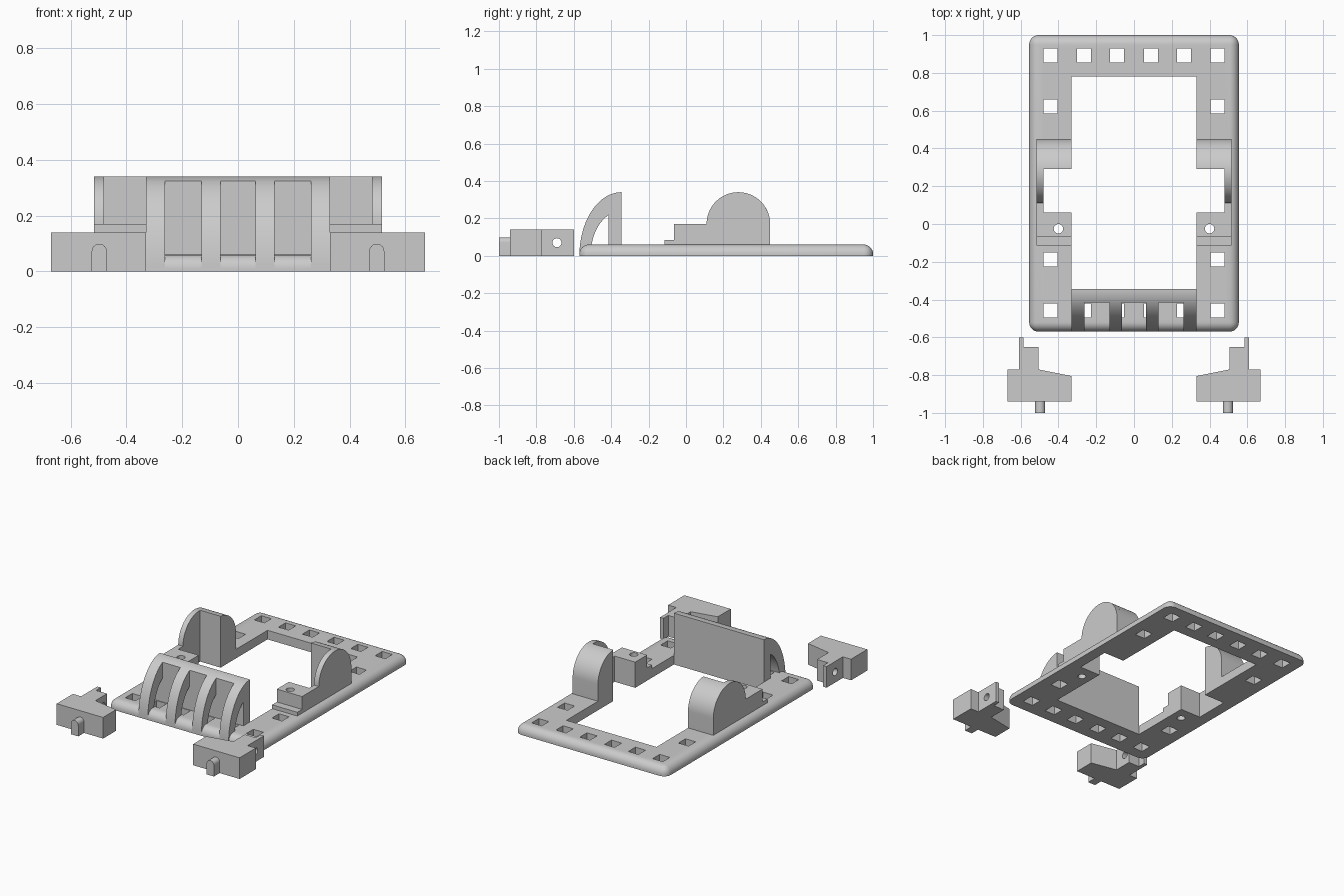
import bpy, bmesh
from math import sin, cos, pi, radians
from mathutils import Vector

cube = bpy.data.objects.get("Cube")
if cube:
    bpy.data.objects.remove(cube, do_unlink=True)

grey = bpy.data.materials.new("light grey plastic")
grey.use_nodes = True
colour = (0.6, 0.6, 0.6, 1)
grey.diffuse_color = colour
grey.node_tree.nodes["Principled BSDF"].inputs["Base Color"].default_value = colour


def arc(cx, cy, rx, ry, a0, a1, n=24):
    """Points on an ellipse between two angles in degrees."""
    angles = [radians(a0 + (a1 - a0) * i / n) for i in range(n + 1)]
    return [(cx + rx * cos(a), cy + ry * sin(a)) for a in angles]


def rect(u0, v0, u1, v1):
    return [(u0, v0), (u1, v0), (u1, v1), (u0, v1)]


def add_prism(bm, points, axis, lo, hi):
    """Extrude a closed outline along an axis."""
    place = {"x": lambda u, v, d: (d, u, v),
             "y": lambda u, v, d: (u, d, v),
             "z": lambda u, v, d: (u, v, d)}[axis]
    face = bm.faces.new([bm.verts.new(place(u, v, lo)) for u, v in points])
    ext = bmesh.ops.extrude_face_region(bm, geom=[face])["geom"]
    top = [g for g in ext if isinstance(g, bmesh.types.BMVert)]
    bmesh.ops.translate(bm, verts=top, vec=Vector(place(0, 0, hi - lo)))


def finish(name, bm):
    bmesh.ops.recalc_face_normals(bm, faces=bm.faces)
    mesh = bpy.data.meshes.new(name)
    bm.to_mesh(mesh)
    bm.free()
    mesh.materials.append(grey)
    obj = bpy.data.objects.new(name, mesh)
    bpy.context.collection.objects.link(obj)
    smooth(obj)
    return obj


def smooth(obj):
    obj.data.shade_smooth()
    obj.data.set_sharp_from_angle(angle=radians(30))


def prism(name, *parts):
    bm = bmesh.new()
    for part in parts:
        add_prism(bm, *part)
    return finish(name, bm)


def cut(obj, cutter):
    """Subtract the cutter, bake the result and drop the cutter."""
    mod = obj.modifiers.new("cut", "BOOLEAN")
    mod.operation, mod.solver, mod.object = "DIFFERENCE", "EXACT", cutter
    bpy.context.view_layer.update()
    graph = bpy.context.evaluated_depsgraph_get()
    mesh = bpy.data.meshes.new_from_object(obj.evaluated_get(graph))
    obj.modifiers.clear()
    obj.data = mesh
    bpy.data.objects.remove(cutter, do_unlink=True)
    smooth(obj)


def slab(s, a, b):
    """Mirrored x range, low end first."""
    return min(s * a, s * b), max(s * a, s * b)


TOP = 0.06
HOLE_X = (-0.443, -0.265, -0.09, 0.09, 0.265, 0.443)

# Base plate with rounded corners and rounded upper rim
bm = bmesh.new()
add_prism(bm, rect(-0.555, -0.57, 0.555, 1.0), "z", 0, TOP)
rim = [e for e in bm.edges if max(v.co.z for v in e.verts) > 0.01]
bmesh.ops.bevel(bm, geom=rim, offset=0.05, segments=8, profile=0.5, affect="EDGES")
frame = finish("base_frame", bm)

# Central opening, square holes and screw holes
half = [(0.33, -0.345), (0.33, 0.06), (0.48, 0.06), (0.48, 0.29), (0.33, 0.29), (0.33, 0.78)]
opening = half + [(-x, y) for x, y in reversed(half)]
spots = [(x, y) for x in HOLE_X for y in (-0.457, 0.892)]
spots += [(s * HOLE_X[-1], y) for s in (-1, 1) for y in (-0.188, 0.622)]
outlines = [opening] + [rect(x - 0.037, y - 0.037, x + 0.037, y + 0.037) for x, y in spots]
outlines += [arc(s * 0.4, -0.025, 0.025, 0.025, 0, 345, 23) for s in (-1, 1)]
cut(frame, prism("frame_cutter", *[(o, "z", -0.1, 0.2) for o in outlines]))

# Curved front guard: back plate and four arched ribs
YC = -0.345
outer = arc(YC, 0, 0.225, 0.34, 180, 108.1)
crest = arc(YC, 0, 0.225, 0.34, 108.1, 90, 8)
inner = arc(YC, 0, 0.165, 0.24, 115.1, 180)
prism("guard_back_plate", ([(-0.415, 0)] + crest + [(YC, 0)], "x", -0.33, 0.33))
for i, (a, b) in enumerate([(-0.33, -0.262), (-0.131, -0.063), (0.063, 0.131), (0.262, 0.33)]):
    prism(f"guard_rib_{i + 1}", (outer + inner, "x", a, b))

for s, side in ((1, "left"), (-1, "right")):
    # Round cheek: thin outer wall and thick rear half
    dome = arc(0.28, 0.17, 0.17, 0.17, 0, 180, 40)
    wall = [(0.45, TOP)] + dome + [(0.06, 0.17), (0.06, TOP)]
    prism(f"{side}_cheek_wall", (wall, "x", *slab(s, 0.48, 0.515)))
    rear = [(0.45, TOP)] + arc(0.28, 0.17, 0.17, 0.17, 0, 86.6) + [(0.29, TOP)]
    prism(f"{side}_cheek_block", (rear, "x", *slab(s, 0.33, 0.48)))

    # Stepped screw block in front of the cheek
    step = [(-0.115, TOP), (0.06, TOP), (0.06, 0.17), (-0.065, 0.17),
            (-0.065, 0.085), (-0.115, 0.085)]
    block = prism(f"{side}_screw_block", (step, "x", *slab(s, 0.33, 0.515)))
    bore = arc(s * 0.4, -0.025, 0.025, 0.025, 0, 345, 23)
    cut(block, prism("screw_cutter", (bore, "z", -0.1, 0.3)))

    # Loose latch with a thin tongue and a cross bore
    latch = [(0.33, -0.94), (0.67, -0.94), (0.67, -0.77), (0.61, -0.77), (0.61, -0.6),
             (0.585, -0.6), (0.585, -0.65), (0.505, -0.65), (0.505, -0.77), (0.33, -0.805)]
    body = prism(f"{side}_latch", ([(s * x, y) for x, y in latch], "z", 0, 0.14))
    bore = arc(-0.69, 0.07, 0.024, 0.024, 0, 345, 23)
    cut(body, prism("latch_cutter", (bore, "x", *slab(s, 0.45, 0.7))))

    # Round-topped peg on the latch front
    peg = [(s * 0.497 + 0.027, 0)] + arc(s * 0.497, 0.072, 0.027, 0.027, 0, 180, 16)
    peg += [(s * 0.497 - 0.027, 0)]
    prism(f"{side}_latch_peg", (peg, "y", -1.0, -0.94))
